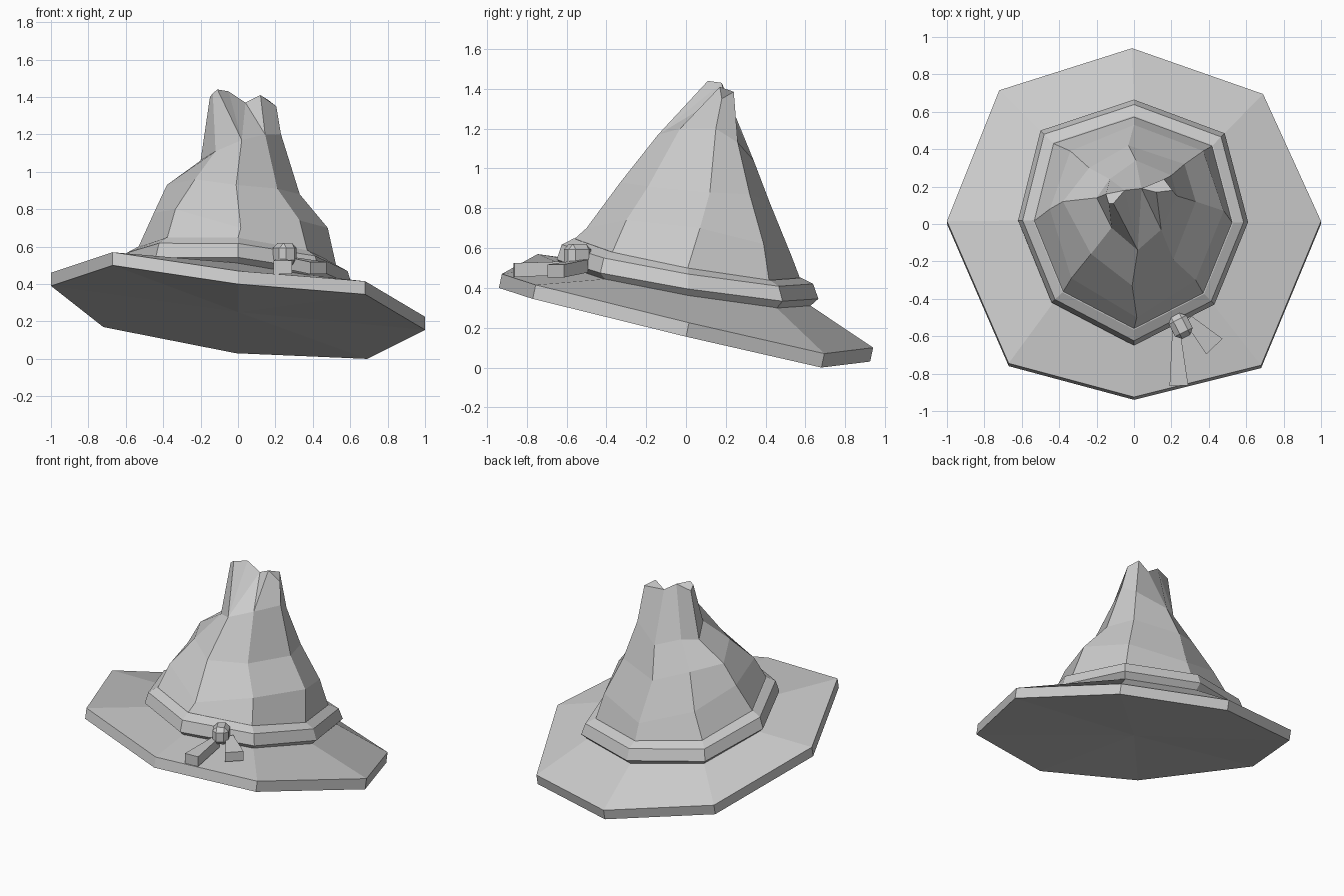
import bpy, bmesh
from math import radians
from mathutils import Vector, Matrix

if "Cube" in bpy.data.objects:
    bpy.data.objects.remove(bpy.data.objects["Cube"])


def make_object(name, bm):
    bmesh.ops.recalc_face_normals(bm, faces=bm.faces)
    me = bpy.data.meshes.new(name)
    bm.to_mesh(me)
    bm.free()
    ob = bpy.data.objects.new(name, me)
    bpy.context.collection.objects.link(ob)
    return ob


def bridge(bm, a, b, skip=()):
    n = len(a)
    for i in range(n):
        if i not in skip:
            j = (i + 1) % n
            bm.faces.new((a[i], a[j], b[j], b[i]))


def add_ring(bm, pts):
    return [bm.verts.new(p) for p in pts]


def fan(bm, ring, centre):
    c = bm.verts.new(centre)
    for i in range(len(ring)):
        bm.faces.new((ring[i], ring[(i + 1) % len(ring)], c))


# All outlines run: left, front left, front, front right, right, back right, back, back left
BAND = [(-.62, .02), (-.44, -.42), (0, -.65), (.43, -.43),
        (.61, .01), (.485, .485), (0, .665), (-.50, .50)]


def tilted_ring(scale, dz):
    # ring around the crown, lying in the hat's tilted plane
    return [(x * scale, y * scale, .49 - .15 * y - .08 * x + dz) for x, y in BAND]


# Brim: wavy octagonal slab rising to the crown
BRIM = [(-1, 0, .39), (-.67, -.76, .50), (0, -.94, .40), (.68, -.77, .345),
        (1, 0, .155), (.69, .68, 0), (-.01, .925, .03), (-.72, .70, .17)]
bm = bmesh.new()
low = add_ring(bm, BRIM)
top = add_ring(bm, [(x, y + .015, z + .07) for x, y, z in BRIM])
inner = add_ring(bm, tilted_ring(.93, -.075))
bridge(bm, low, top)
bridge(bm, top, inner)
fan(bm, low, (0, 0, .25))
fan(bm, inner, (0, 0, .42))
make_object("brim", bm)

# Band: faceted ring with a bevelled section
bm = bmesh.new()
rings = [add_ring(bm, tilted_ring(s, dz)) for s, dz in
         ((.80, -.08), (.94, -.08), (1, -.045), (.96, .03), (.87, .06), (.80, .06))]
for k, r in enumerate(rings):
    bridge(bm, r, rings[(k + 1) % len(rings)])
make_object("hat_band", bm)

# Crown: crumpled cone, rings narrowing to a pinched double peak
CROWN = [
    [(-.45, .08, .78), (-.335, -.29, .80), (.015, -.50, .70), (.33, -.30, .74),
     (.48, .07, .70), (.37, .39, .62), (0, .53, .56), (-.34, .39, .68)],
    [(-.38, .12, .93), (-.23, -.16, .96), (-.01, -.33, .93), (.21, -.19, .91),
     (.33, .12, .88), (.27, .32, .87), (-.03, .42, .83), (-.24, .30, .90)],
    [(-.20, .14, 1.06), (-.12, -.02, 1.11), (.02, -.14, 1.17), (.145, -.03, 1.20),
     (.23, .15, 1.20), (.20, .26, 1.13), (.01, .34, 1.04), (-.13, .24, 1.08)],
    [(-.15, .16, 1.40), (-.135, .11, 1.42), (-.11, .11, 1.44), (.12, .17, 1.41),
     (.205, .18, 1.35), (.16, .24, 1.385), (.04, .19, 1.37), (-.05, .18, 1.43)],
]
bm = bmesh.new()
rings = [add_ring(bm, tilted_ring(.86, -.04)), add_ring(bm, tilted_ring(.86, .06))]
rings += [add_ring(bm, pts) for pts in CROWN]
for a, b in zip(rings[:-2], rings[1:-1]):
    bridge(bm, a, b)
neck, tip = rings[-2:]
bridge(bm, neck, tip, skip=(2,))
# valley between the peaks, and the caps of both peaks
for f in ((neck[2], tip[7], tip[2]), (neck[2], tip[6], tip[7]),
          (neck[2], neck[3], tip[6]), (neck[3], tip[3], tip[6]),
          (tip[0], tip[1], tip[2], tip[7]), (tip[3], tip[4], tip[5], tip[6])):
    bm.faces.new(f)
fan(bm, rings[0], (0, 0, .45))
make_object("crown", bm)

# Knot: bevelled block wrapped over the band
bm = bmesh.new()
bmesh.ops.create_cube(bm, size=1)
bmesh.ops.scale(bm, vec=(.105, .13, .12), verts=bm.verts)
bmesh.ops.bevel(bm, geom=bm.edges[:], offset=.028, segments=1, affect='EDGES')
bmesh.ops.transform(bm, verts=bm.verts, matrix=Matrix.Translation((.25, -.545, .56))
                    @ Matrix.Rotation(radians(27), 4, 'Z'))
make_object("knot", bm)


# Ribbon tails: blocks that widen away from the knot
def tail(name, start, end, w0, w1, h):
    bm = bmesh.new()
    s, e = Vector(start), Vector(end)
    side = (e - s).cross(Vector((0, 0, 1))).normalized()
    ends = []
    for p, w in ((s, w0), (e, w1)):
        ends.append(add_ring(bm, [p + side * w * a + Vector((0, 0, h * b))
                                  for a, b in ((-.5, -.5), (.5, -.5), (.5, .5), (-.5, .5))]))
    bridge(bm, *ends)
    for r in ends:
        bm.faces.new(r)
    make_object(name, bm)


tail("ribbon_tail_long", (.225, -.56, .50), (.24, -.865, .49), .04, .10, .07)
tail("ribbon_tail_short", (.29, -.51, .51), (.43, -.655, .485), .05, .12, .065)
